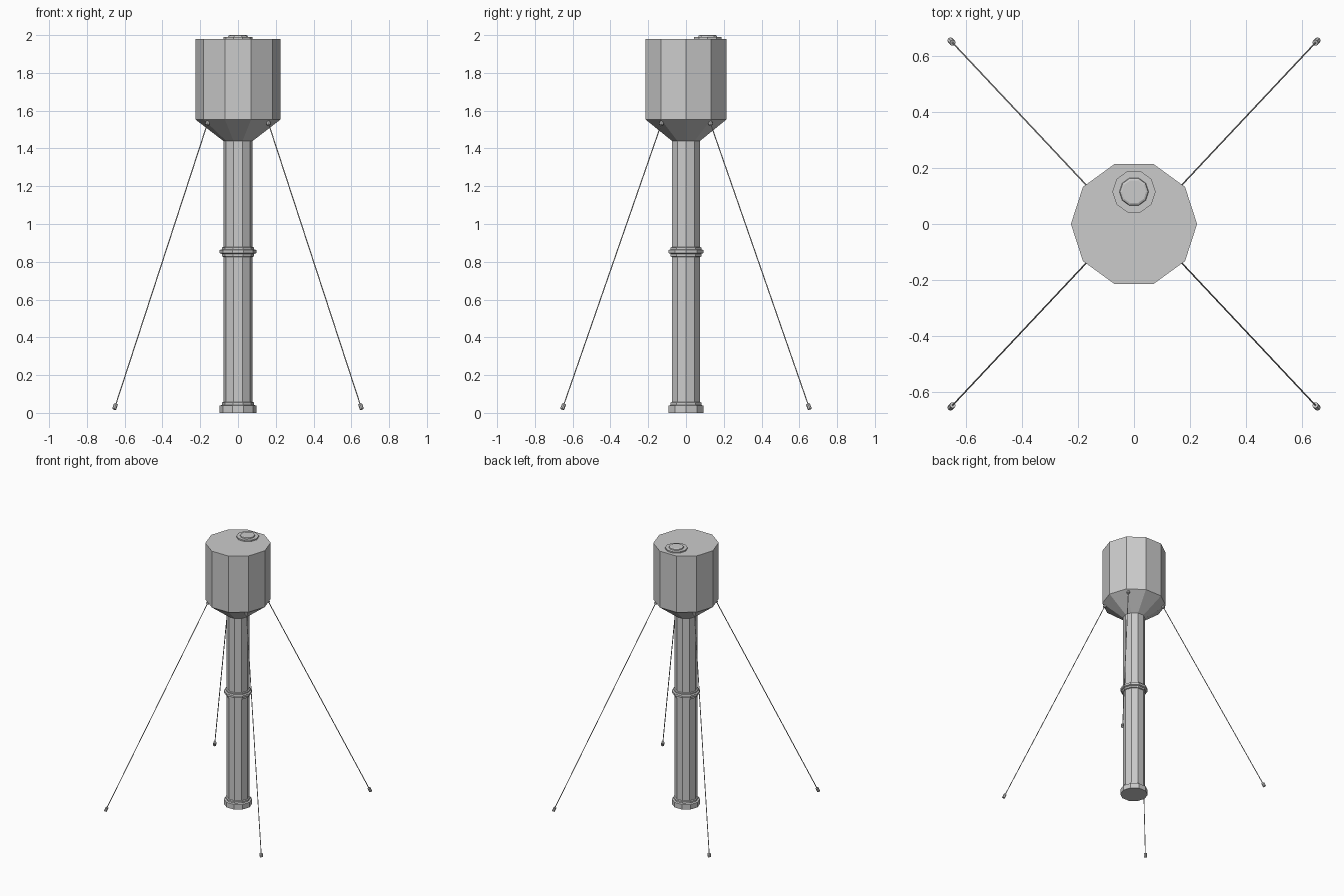
import bpy, bmesh, math
from mathutils import Vector

cube = bpy.data.objects.get("Cube")
if cube:
    bpy.data.objects.remove(cube, do_unlink=True)

metal = bpy.data.materials.new("plain_grey")
metal.use_nodes = True
GREY = (0.6, 0.6, 0.6, 1)
metal.diffuse_color = GREY
metal.node_tree.nodes["Principled BSDF"].inputs["Base Color"].default_value = GREY


def finish(name, bm):
    bmesh.ops.recalc_face_normals(bm, faces=bm.faces)
    mesh = bpy.data.meshes.new(name)
    bm.to_mesh(mesh)
    bm.free()
    mesh.materials.append(metal)
    obj = bpy.data.objects.new(name, mesh)
    bpy.context.collection.objects.link(obj)
    return obj


def turned(name, profile, centre=(0, 0), sides=10):
    """Capped faceted solid from (radius, height) pairs."""
    bm = bmesh.new()
    rings = []
    for r, z in profile:
        angles = [math.tau * i / sides for i in range(sides)]
        rings.append([bm.verts.new((centre[0] + r * math.cos(a),
                                    centre[1] + r * math.sin(a), z)) for a in angles])
    for low, high in zip(rings, rings[1:]):
        for i in range(sides):
            j = (i + 1) % sides
            bm.faces.new((low[i], low[j], high[j], high[i]))
    bm.faces.new(rings[0])
    bm.faces.new(rings[-1])
    return finish(name, bm)


def rod(name, start, end, radius, sides=6):
    """Straight cylinder between two points."""
    axis = end - start
    bm = bmesh.new()
    bmesh.ops.create_cone(bm, cap_ends=True, segments=sides, radius1=radius,
                          radius2=radius, depth=axis.length)
    obj = finish(name, bm)
    obj.location = (start + end) / 2
    obj.rotation_mode = 'QUATERNION'
    obj.rotation_quaternion = axis.to_track_quat('Z', 'Y')
    return obj


# Column with its foot and middle collar
R = 0.078
turned("column", [(0.097, 0), (0.097, 0.038), (0.085, 0.042), (0.085, 0.054), (R, 0.058),
                  (R, 0.826), (0.086, 0.829), (0.086, 0.842), (0.097, 0.846),
                  (0.097, 0.862), (0.086, 0.866), (0.086, 0.875), (R, 0.878), (R, 1.445)])

# Tank with funnel underside
turned("tank", [(R, 1.44), (0.225, 1.553), (0.225, 1.98)])

# Roof hatch
turned("hatch", [(0.077, 1.978), (0.077, 1.99), (0.052, 1.99),
                 (0.05, 1.997), (0.043, 2.0)], centre=(0, 0.115))

# Guy wires with end fittings
for side, sx in (("left", 1), ("right", -1)):
    for end, sy in (("front", -1), ("back", 1)):
        top = Vector((sx * 0.16, sy * 0.128, 1.537))
        foot = Vector((sx * 0.655, sy * 0.655, 0.02))
        along = (foot - top).normalized()
        label = f"{end}_{side}"
        rod(f"guy_wire_{label}", top, foot, 0.003)
        rod(f"lower_fitting_{label}", foot - along * 0.029, foot, 0.011, 8)
        rod(f"upper_fitting_{label}", top - along * 0.008, top + along * 0.014, 0.011, 8)
